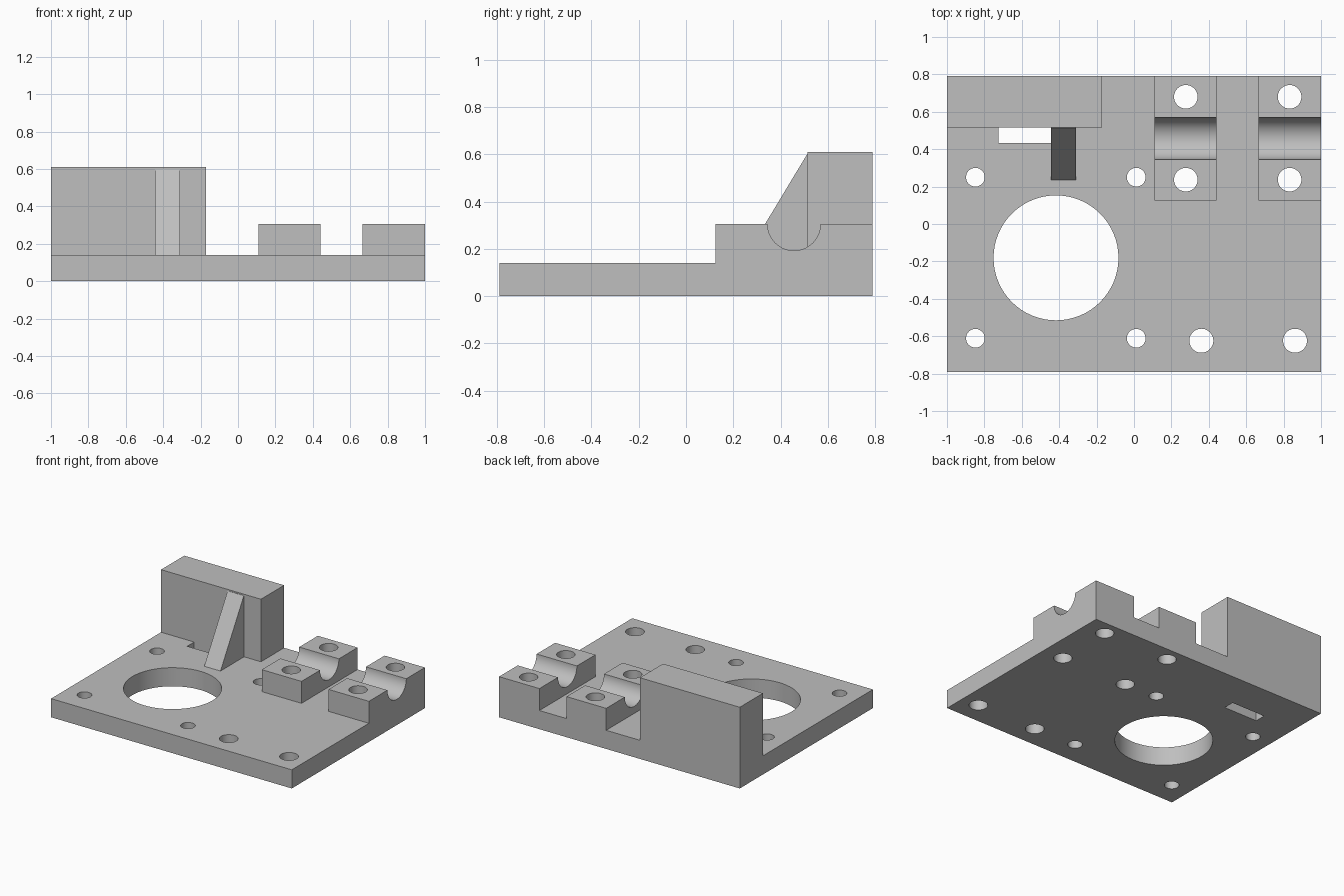
import bpy
import bmesh
from mathutils import Matrix, Vector

cube = bpy.data.objects.get("Cube")
if cube:
    bpy.data.objects.remove(cube, do_unlink=True)

grey = bpy.data.materials.new("plain grey")
grey.use_nodes = True
grey.diffuse_color = (0.52, 0.52, 0.52, 1)
grey.node_tree.nodes["Principled BSDF"].inputs["Base Color"].default_value = grey.diffuse_color


def make(name, bm):
    bmesh.ops.recalc_face_normals(bm, faces=bm.faces)
    mesh = bpy.data.meshes.new(name)
    bm.to_mesh(mesh)
    bm.free()
    mesh.materials.append(grey)
    obj = bpy.data.objects.new(name, mesh)
    bpy.context.collection.objects.link(obj)
    return obj


def prism(name, x0, x1, outline):
    """Side outline of (y, z) points, extruded from x0 to x1."""
    bm = bmesh.new()
    face = bm.faces.new([bm.verts.new((x0, y, z)) for y, z in outline])
    ext = bmesh.ops.extrude_face_region(bm, geom=[face])
    bmesh.ops.translate(bm, vec=Vector((x1 - x0, 0, 0)),
                        verts=[g for g in ext["geom"] if isinstance(g, bmesh.types.BMVert)])
    return make(name, bm)


def box(name, x0, x1, y0, y1, z0, z1):
    return prism(name, x0, x1, [(y0, z0), (y1, z0), (y1, z1), (y0, z1)])


def cylinder(name, centre, radius, length, axis="Z"):
    bm = bmesh.new()
    turn = Matrix.Rotation(1.5707963, 4, "Y") if axis == "X" else Matrix()
    bmesh.ops.create_cone(bm, cap_ends=True, segments=64, radius1=radius, radius2=radius,
                          depth=length, matrix=Matrix.Translation(centre) @ turn)
    return make(name, bm)


def combine(body, tool, operation):
    tool.hide_render = True
    mod = body.modifiers.new(tool.name, "BOOLEAN")
    mod.operation = operation
    mod.solver = "EXACT"
    mod.object = tool
    bpy.context.view_layer.objects.active = body
    bpy.ops.object.modifier_apply(modifier=mod.name)
    bpy.data.objects.remove(tool, do_unlink=True)


BACK, DECK, BLOCK_TOP, WALL_TOP = 0.79, 0.14, 0.305, 0.61
BLOCKS = [(0.11, 0.44), (0.665, 1.0)]

# Base plate with the rear wall, its sloped rib and the two clamp blocks
plate = box("mounting_plate", -1, 1, -BACK, BACK, 0, DECK)
combine(plate, box("rear_wall", -1, -0.17, 0.515, BACK, 0, WALL_TOP), "UNION")
for x0, x1 in BLOCKS:
    combine(plate, box("clamp_block", x0, x1, 0.125, BACK, 0, BLOCK_TOP), "UNION")
rib_outline = [(0.235, 0.05), (0.6, 0.05), (0.6, 0.6), (0.512, 0.6), (0.235, DECK)]
combine(plate, prism("support_rib", -0.445, -0.31, rib_outline), "UNION")

# Rod groove across both blocks
combine(plate, cylinder("rod_groove", (0.6, 0.457, BLOCK_TOP), 0.112, 1.2, "X"), "DIFFERENCE")

# Motor opening and its four screw holes
holes = [(-0.417, -0.181, 0.334)]
holes += [(x, y, 0.05) for x in (-0.848, 0.012) for y in (0.25, -0.611)]
# Clamp holes and front corner holes
holes += [(x, y, 0.063) for x in (0.277, 0.832) for y in (0.68, 0.237)]
holes += [(x, -0.624, 0.064) for x in (0.36, 0.861)]
for x, y, r in holes:
    combine(plate, cylinder("hole", (x, y, 0.2), r, 1), "DIFFERENCE")

# Slot in front of the wall
combine(plate, box("slot", -0.725, -0.445, 0.432, 0.515, -0.1, 0.3), "DIFFERENCE")

# Smooth bores with crisp edges
bpy.ops.object.select_all(action="DESELECT")
plate.select_set(True)
bpy.context.view_layer.objects.active = plate
bpy.ops.object.shade_smooth_by_angle(angle=0.5)
